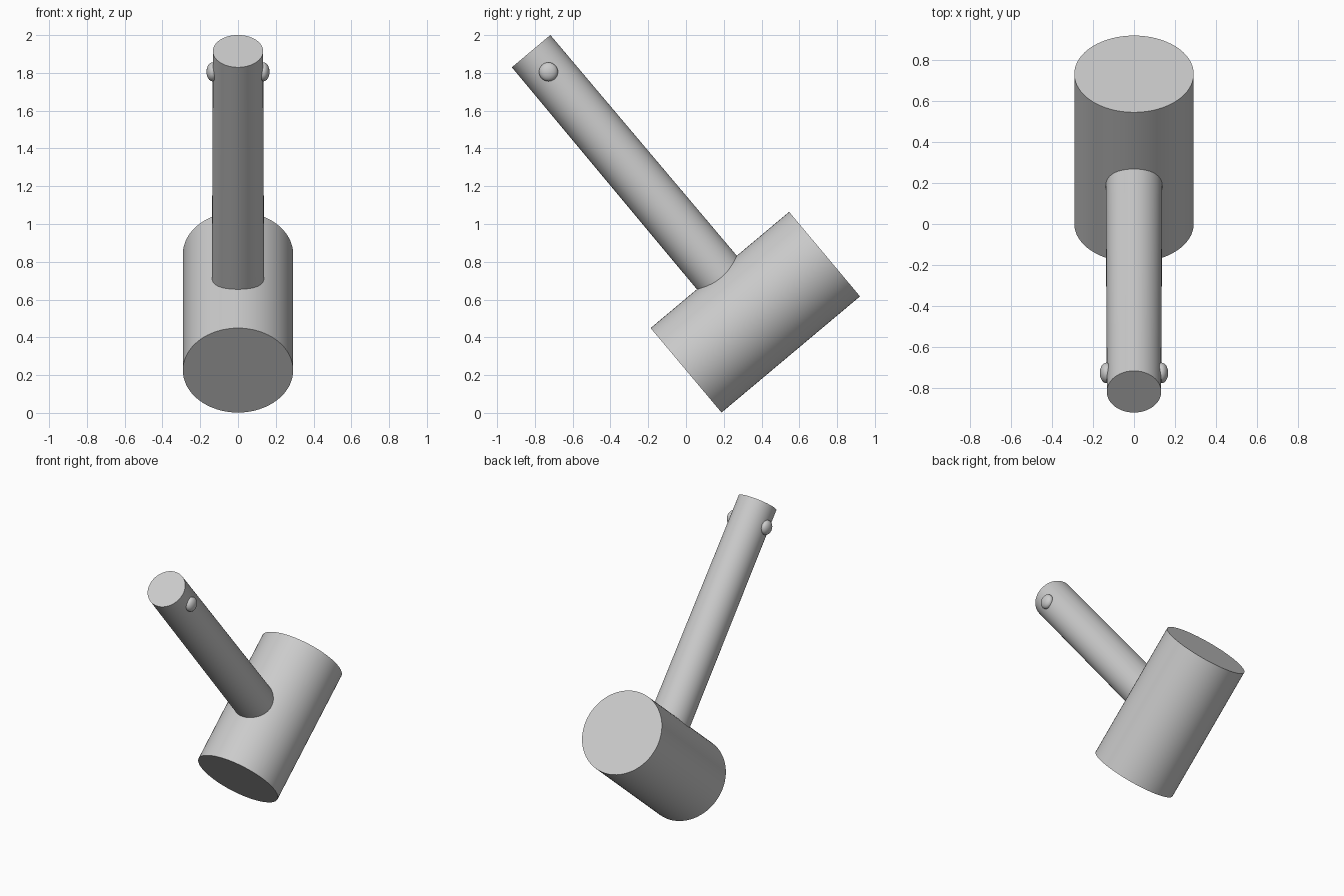
import bpy
from math import radians
from mathutils import Matrix, Vector

cube = bpy.data.objects.get("Cube")
if cube:
    bpy.data.objects.remove(cube, do_unlink=True)

TILT = radians(40)
HEAD_CENTRE = Vector((0, 0.367, 0.533))
HANDLE_TOP = Vector((0, -0.82, 1.915))
HANDLE_DIR = Matrix.Rotation(TILT, 3, 'X') @ Vector((0, 0, 1))  # from head to grip end

# Plain grey finish
grey = bpy.data.materials.new("grey")
grey.use_nodes = True
colour = (0.6, 0.6, 0.6, 1)
grey.diffuse_color = colour
grey.node_tree.nodes["Principled BSDF"].inputs["Base Color"].default_value = colour


def finish(name):
    obj = bpy.context.object
    obj.name = name
    obj.data.materials.append(grey)
    bpy.ops.object.shade_smooth_by_angle(angle=radians(35))
    return obj


def rod(name, centre, bottom_radius, top_radius, length, tilt):
    bpy.ops.mesh.primitive_cone_add(vertices=64, radius1=bottom_radius, radius2=top_radius,
                                    depth=length, location=centre, rotation=(tilt, 0, 0))
    return finish(name)


# Mallet head, lying across the handle
rod("mallet_head", HEAD_CENTRE, 0.292, 0.292, 0.957, TILT - radians(90))

# Handle, slightly slimmer at the grip end and sunk into the head
length = 1.8
rod("handle", HANDLE_TOP - HANDLE_DIR * length / 2, 0.139, 0.133, length, TILT)

# Rounded pin ends on both sides of the grip
pin_centre = HANDLE_TOP - HANDLE_DIR * 0.143
for side, sign in (("left", 1), ("right", -1)):
    bpy.ops.mesh.primitive_uv_sphere_add(segments=32, ring_count=16, radius=0.05,
                                         location=pin_centre + Vector((sign * 0.135, 0, 0)))
    bpy.context.object.scale.x = 0.64
    finish(side + "_pin_end")
